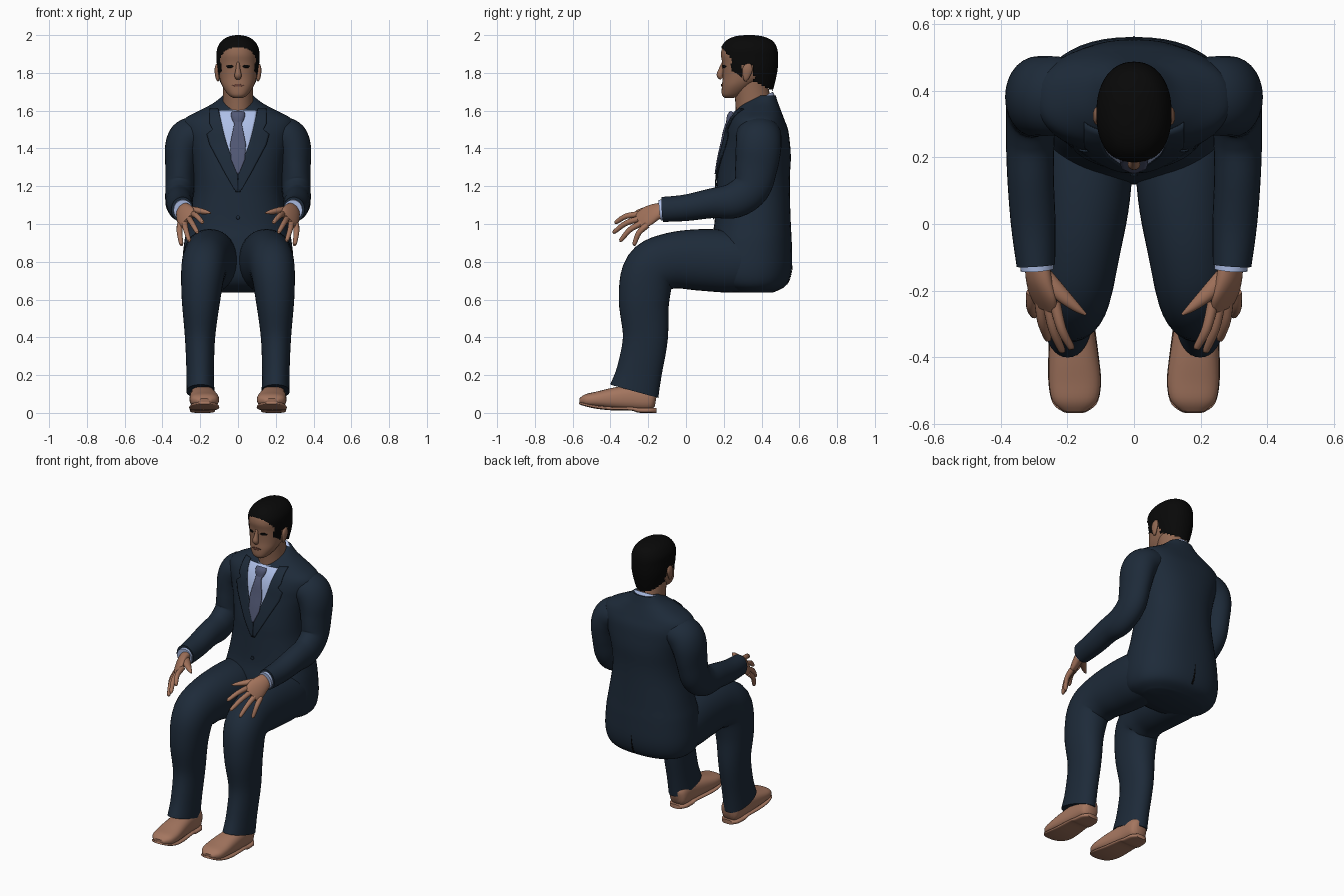
import bpy, bmesh, math
from mathutils import Vector
from mathutils.bvhtree import BVHTree


def material(name, rgb):
    m = bpy.data.materials.new(name)
    m.diffuse_color = (*rgb, 1)
    return m


SUIT = material("navy suit", (0.0125, 0.0235, 0.041))
SKIN = material("face skin", (0.28, 0.138, 0.085))
HAND = material("hand skin", (0.36, 0.17, 0.105))
SHOE = material("tan leather", (0.37, 0.18, 0.115))
SHIRT = material("pale blue shirt", (0.42, 0.52, 0.80))
TIE = material("grey blue tie", (0.085, 0.10, 0.18))
HAIR = material("black hair", (0.0025, 0.0025, 0.0025))
LIP = material("dark lips", (0.13, 0.05, 0.035))


def finish(name, bm, mat):
    bmesh.ops.recalc_face_normals(bm, faces=bm.faces)
    me = bpy.data.meshes.new(name)
    bm.to_mesh(me)
    bm.free()
    me.materials.append(mat)
    ob = bpy.data.objects.new(name, me)
    bpy.context.collection.objects.link(ob)
    bpy.ops.object.select_all(action='DESELECT')
    ob.select_set(True)
    bpy.context.view_layer.objects.active = ob
    bpy.ops.object.shade_smooth_by_angle(angle=math.radians(50))
    return ob


def spline(rows, steps):
    """Catmull-Rom interpolation of equal-length tuples."""
    out = []
    for i in range(len(rows) - 1):
        p0, p1, p2, p3 = (rows[max(0, min(len(rows) - 1, i + k))] for k in (-1, 0, 1, 2))
        for j in range(steps):
            t = j / steps
            out.append([0.5 * (2*b + (c-a)*t + (2*a-5*b+4*c-d)*t*t + (3*b-a-3*c+d)*t**3)
                        for a, b, c, d in zip(p0, p1, p2, p3)])
    out.append(list(rows[-1]))
    return out


def loft(name, rows, mat, s=1, n=2.0, seg=28, steps=4, tangent=None, side=(1, 0, 0), keep=None):
    """Skin rings (x, y, z, half width, half depth) along a path; s=-1 mirrors."""
    rows = spline(rows, steps)
    pts = [Vector(r[:3]) for r in rows]
    bm, rings = bmesh.new(), []
    for i, r in enumerate(rows):
        t = Vector(tangent) if tangent else pts[min(i+1, len(pts)-1)] - pts[max(i-1, 0)]
        t.normalize()
        u = Vector(side)
        u = (u - t * u.dot(t)).normalized()
        v = t.cross(u)
        ring = []
        for k in range(seg):
            a = 2 * math.pi * k / seg
            c, q = math.cos(a), math.sin(a)
            p = (pts[i] + u * r[3] * math.copysign(abs(c)**(2/n), c)
                 + v * r[4] * math.copysign(abs(q)**(2/n), q))
            ring.append(bm.verts.new((p.x * s, p.y, p.z)))
        rings.append(ring)
    for a, b in zip(rings, rings[1:]):
        for k in range(seg):
            bm.faces.new((a[k], a[(k+1) % seg], b[(k+1) % seg], b[k]))
    bm.faces.new(rings[0])
    bm.faces.new(rings[-1])
    if keep:
        bad = [f for f in bm.faces if not keep(f.calc_center_median())]
        bmesh.ops.delete(bm, geom=bad, context='FACES')
    return finish(name, bm, mat)


def stack(name, rows, mat, **kw):
    """Upright loft from (z, front y, back y, half width)."""
    return loft(name, [(0, (f+b)/2, z, w, (b-f)/2) for z, f, b, w in rows], mat,
                tangent=(0, 0, 1), **kw)


def patch(name, base, rows, mat, off=0.004, s=1, back=False, cols=8):
    """Thin plate (z, x left, x right) laid onto the front or back of a part."""
    me, d = base.data, (-1 if back else 1)
    tree = BVHTree.FromPolygons([v.co for v in me.vertices], [p.vertices for p in me.polygons])
    fine = []
    for a, b in zip(rows, rows[1:]):
        fine += [[p + (q-p) * k / 6 for p, q in zip(a, b)] for k in range(6)]
    fine.append(rows[-1])
    bm, grid, y = bmesh.new(), [], 0.2
    for z, l, r in fine:
        line = []
        for k in range(cols + 1):
            x = s * (l + (r-l) * k / cols)
            hit = tree.ray_cast(Vector((x, -2*d, z)), Vector((0, d, 0)))[0]
            y = hit.y - off*d if hit else y
            line.append(bm.verts.new((x, y, z)))
        grid.append(line)
    for a, b in zip(grid, grid[1:]):
        for k in range(cols):
            bm.faces.new((a[k], a[k+1], b[k+1], b[k]))
    ob = finish(name, bm, mat)
    mod = ob.modifiers.new("thickness", 'SOLIDIFY')
    mod.thickness, mod.offset = min(off, 0.008), 0
    return ob


# Jacket body and seat
jacket = stack("jacket", [
    (0.637, .26, .46, .20), (0.675, .16, .53, .27), (0.76, .12, .56, .295), (0.9, .13, .56, .285),
    (1.0, .15, .555, .265), (1.15, .16, .55, .237), (1.25, .165, .55, .235), (1.35, .18, .555, .25),
    (1.43, .198, .55, .275), (1.5, .213, .54, .295), (1.555, .235, .52, .285), (1.60, .265, .503, .205),
    (1.64, .305, .488, .13), (1.68, .37, .475, .08)], SUIT, n=2.3, seg=48, steps=5)

# Shirt front, tie, lapels, button and vent
patch("shirt_front", jacket, [(1.60, -.10, .10), (1.55, -.092, .092), (1.42, -.06, .06),
                              (1.27, -.003, .003)], SHIRT, 0.004, cols=16)
patch("tie", jacket, [(1.56, -.022, .022), (1.53, -.02, .02), (1.42, -.042, .042),
                      (1.34, -.036, .036), (1.265, -.004, .004)], TIE, 0.011)
loft("tie_knot", [(0, .247, 1.592, .034, .012), (0, .234, 1.57, .037, .017),
                  (0, .223, 1.525, .020, .012)], TIE)
patch("button", jacket, [(1.045, -.005, .005), (1.035, -.011, .011), (1.025, -.005, .005)], SUIT, .006)
patch("back_vent", jacket, [(0.80, -.001, .001), (0.68, -.006, .006)], HAIR, 0.002, back=True)
for s, tag in ((1, "left"), (-1, "right")):
    patch(tag + "_lapel", jacket, [(1.61, .105, .15), (1.53, .086, .15), (1.50, .08, .135),
                                   (1.475, .074, .165), (1.42, .058, .150), (1.27, .002, .07),
                                   (1.17, .0, .012)], SUIT, 0.006, s)

# Neck and shirt collar
loft("neck", [(0, .37, 1.55, .085, .105), (0, .355, 1.66, .08, .095), (0, .335, 1.77, .08, .09)],
     SKIN, tangent=(0, 0, 1))
loft("shirt_collar", [(0, .362, 1.575, .130, .130), (0, .362, 1.62, .115, .122),
                      (0, .36, 1.650, .098, .112)], SHIRT, tangent=(0, -.5, 1))

# Head
head = stack("head", [
    (1.667, .205, .25, .025), (1.685, .190, .30, .052), (1.73, .190, .36, .083),
    (1.78, .195, .42, .099), (1.85, .192, .45, .105), (1.90, .185, .462, .105),
    (1.945, .20, .455, .092), (1.975, .25, .42, .05)], SKIN, n=2.2, seg=48, steps=5)


def hairline(c):
    """Keep hair above the forehead, in the sideburns, over the ears and at the nape."""
    if c.y < .24:
        return c.z > 1.938 - 1.2 * max(0, c.y - .187)
    if c.y < .295:
        return c.z > 1.775
    return c.z > (1.84 if c.y < .36 else 1.755 - .5 * (c.y - .36))


stack("hair", [
    (1.69, .26, .455, .075), (1.76, .205, .474, .098), (1.82, .192, .485, .110),
    (1.88, .179, .488, .113), (1.93, .184, .482, .110), (1.97, .212, .458, .086),
    (1.992, .255, .41, .05), (2.0, .31, .36, .012)], HAIR, n=2.2, seg=72, steps=8, keep=hairline)

# Face
loft("nose", [(0, .202, 1.86, .008, .010), (0, .189, 1.82, .012, .015), (0, .180, 1.788, .019, .018),
              (0, .190, 1.77, .014, .010)], SKIN, seg=16)
patch("mouth", head, [(1.740, -.012, .012), (1.734, -.032, .032), (1.727, -.014, .014)], LIP, 0.003)
for s, tag in ((1, "left"), (-1, "right")):
    patch(tag + "_eye", head, [(1.842, .034, .052), (1.835, .024, .064), (1.827, .034, .055)],
          HAIR, 0.003, s)
    loft(tag + "_ear", [(.104, .315, 1.757, .005, .007), (.109, .318, 1.775, .010, .017),
                        (.112, .325, 1.815, .012, .027), (.110, .33, 1.842, .008, .018),
                        (.108, .33, 1.85, .002, .004)], SKIN, s, seg=16)

# Limbs, mirrored left and right
for s, tag in ((1, "left"), (-1, "right")):
    loft(tag + "_sleeve", [
        (.17, .385, 1.482, .085, .11), (.225, .385, 1.475, .095, .118), (.268, .385, 1.45, .103, .120),
        (.294, .383, 1.395, .094, .120), (.304, .372, 1.30, .081, .112), (.309, .345, 1.19, .076, .100),
        (.312, .255, 1.125, .073, .094), (.311, .14, 1.11, .070, .079), (.303, .0, 1.086, .067, .070),
        (.295, -.125, 1.077, .058, .066)], SUIT, s, steps=5)
    loft(tag + "_shirt_cuff", [(.294, -.10, 1.077, .05, .056), (.291, -.138, 1.073, .05, .055)],
         SHIRT, s)

    # Hand with four fingers and a thumb
    loft(tag + "_palm", [(.29, -.11, 1.077, .040, .032), (.287, -.16, 1.064, .052, .029),
                         (.276, -.21, 1.038, .062, .024), (.268, -.25, 1.015, .050, .014)],
         HAND, s, side=(.6, .4, -.6))
    tips = [(.187, -.378, 1.008), (.215, -.388, .955), (.258, -.352, .910), (.300, -.278, .888)]
    for i, tip in enumerate(tips):
        a = Vector((.238, -.235, 1.052)).lerp(Vector((.307, -.205, .995)), i / 3)
        b = Vector(tip)
        m = a.lerp(b, .5) + Vector((.006, -.008, .012))
        loft(f"{tag}_finger_{i+1}", [(*a, .017, .017), (*m, .0145, .0145),
                                     (*a.lerp(b, .93), .011, .011), (*b, .003, .003)],
             HAND, s, seg=12)
    loft(tag + "_thumb", [(.272, -.15, 1.072, .024, .022), (.225, -.205, 1.072, .024, .019),
                          (.175, -.25, 1.064, .014, .013), (.145, -.272, 1.058, .004, .004)],
         HAND, s, seg=14, side=(.6, -.6, 0.2))

    # Trouser leg from hip to hem
    loft(tag + "_trouser_leg", [
        (.145, .42, .795, .13, .14), (.148, .25, .80, .145, .163), (.152, .08, .81, .140, .163),
        (.167, -.08, .805, .125, .148), (.184, -.19, .752, .117, .143), (.196, -.222, .60, .102, .134),
        (.201, -.215, .40, .080, .119), (.200, -.247, .22, .073, .120),
        (.199, -.274, .115, .074, .132)], SUIT, s, n=2.15, seg=36, steps=5)

    # Shoe upper and sole
    loft(tag + "_shoe", [
        (.188, -.158, .075, .03, .04), (.188, -.185, .078, .058, .066), (.188, -.28, .080, .064, .068),
        (.183, -.38, .076, .073, .058), (.178, -.47, .070, .078, .043), (.178, -.53, .066, .068, .033),
        (.178, -.563, .062, .034, .014)], SHOE, s, n=2.5)
    loft(tag + "_sole", [
        (.188, -.155, .013, .035, .013), (.188, -.19, .013, .060, .013), (.188, -.25, .014, .066, .013),
        (.187, -.29, .022, .067, .010), (.182, -.40, .024, .076, .010), (.178, -.48, .032, .079, .009),
        (.178, -.54, .045, .066, .008), (.178, -.566, .053, .032, .006)], SHOE, s, n=3.5)
